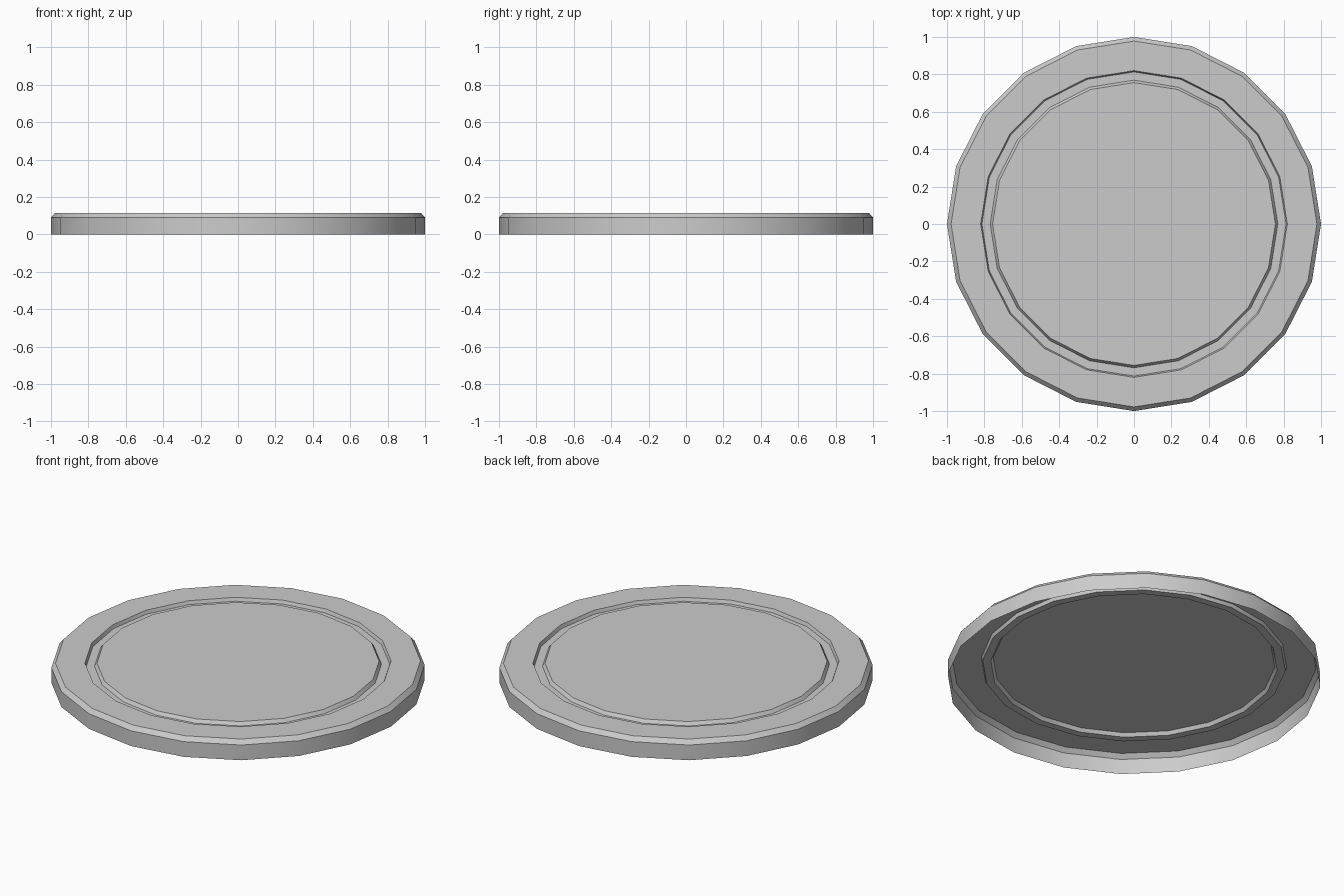
import bpy, bmesh
from math import cos, sin, tau, radians

if "Cube" in bpy.data.objects:
    bpy.data.objects.remove(bpy.data.objects["Cube"])

SIDES = 20
# Profile from the open bottom rim, over the chamfer and groove, to the centre panel
PROFILE = [(1.0, 0.0), (1.0, 0.09), (0.978, 0.115), (0.82, 0.115),
           (0.813, 0.095), (0.769, 0.095), (0.756, 0.115)]

bm = bmesh.new()
rings = [[bm.verts.new((r * cos(tau * i / SIDES), r * sin(tau * i / SIDES), z))
          for i in range(SIDES)] for r, z in PROFILE]

# Bands between neighbouring rings
for lower, upper in zip(rings, rings[1:]):
    for i in range(SIDES):
        j = (i + 1) % SIDES
        bm.faces.new((lower[i], lower[j], upper[j], upper[i]))

# Flat centre panel, underside left open
bm.faces.new(rings[-1])

mesh = bpy.data.meshes.new("round_lid")
bm.to_mesh(mesh)
bm.free()
lid = bpy.data.objects.new("round_lid", mesh)
bpy.context.collection.objects.link(lid)

# Smooth round the wall, crisp at chamfer and groove
bpy.context.view_layer.objects.active = lid
lid.select_set(True)
bpy.ops.object.shade_smooth_by_angle(angle=radians(30))
